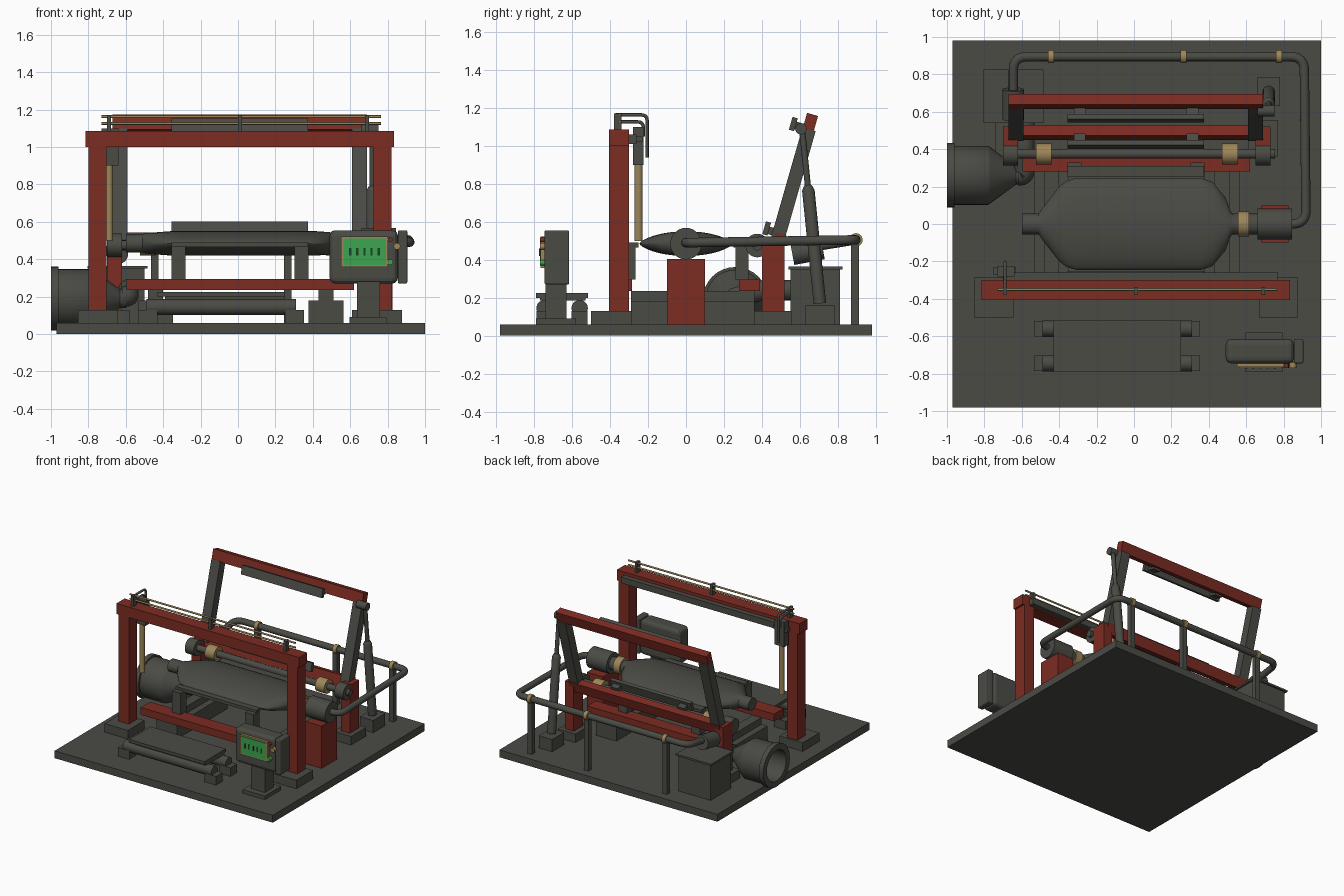
import bpy, bmesh, math
from mathutils import Vector

default = bpy.data.objects.get("Cube")
if default:
    bpy.data.objects.remove(default)


def material(name, *rgb):
    m = bpy.data.materials.new(name)
    m.use_nodes = True
    m.diffuse_color = (*rgb, 1)
    m.node_tree.nodes["Principled BSDF"].inputs["Base Color"].default_value = (*rgb, 1)
    return m


GREY = material("dark grey metal", .07, .07, .06)
RED = material("red paint", .2, .025, .016)
BRASS = material("brass", .34, .24, .1)
GREEN = material("screen green", .045, .38, .08)
DARK = material("black green", .01, .05, .02)


def finish(name, bm, mat):
    bmesh.ops.recalc_face_normals(bm, faces=bm.faces)
    mesh = bpy.data.meshes.new(name)
    bm.to_mesh(mesh)
    bm.free()
    mesh.materials.append(mat)
    ob = bpy.data.objects.new(name, mesh)
    bpy.context.collection.objects.link(ob)
    return ob


def box(name, xs, ys, zs, mat=GREY, bevel=0, tilt=0):
    """Box between the given limits, optionally tilted about x."""
    bm = bmesh.new()
    bmesh.ops.create_cube(bm, size=1)
    spans = (xs, ys, zs)
    for v in bm.verts:
        v.co = [v.co[i] * (spans[i][1] - spans[i][0]) for i in range(3)]
    ob = finish(name, bm, mat)
    ob.location = [sum(s) / 2 for s in spans]
    ob.rotation_euler.x = tilt
    if bevel:
        mod = ob.modifiers.new("rounded edges", "BEVEL")
        mod.width, mod.segments = bevel, 3
    return ob


def turned(name, start, end, profile, mat=GREY, sides=32):
    """Turn a (fraction along axis, radius) profile around start-end."""
    start, axis = Vector(start), Vector(end) - Vector(start)
    bm = bmesh.new()
    rings = []
    for t, r in profile:
        rings.append([bm.verts.new((r * math.cos(math.tau * i / sides),
                                    r * math.sin(math.tau * i / sides),
                                    t * axis.length)) for i in range(sides)])
    for a, b in zip(rings, rings[1:]):
        for i in range(sides):
            j = (i + 1) % sides
            bm.faces.new((a[i], a[j], b[j], b[i]))
    bm.faces.new(rings[0])
    bm.faces.new(rings[-1])
    ob = finish(name, bm, mat)
    ob.location = start
    ob.rotation_euler = axis.to_track_quat("Z", "Y").to_euler()
    return ob


def cylinder(name, start, end, r, mat=GREY):
    return turned(name, start, end, [(0, r), (1, r)], mat)


def pipe(name, points, radius, bend, mat=GREY):
    """Round tube along a path with filleted corners."""
    pts = [Vector(p) for p in points]
    path = [pts[0]]
    for a, b, c in zip(pts, pts[1:], pts[2:]):
        p, q = b + (a - b).normalized() * bend, b + (c - b).normalized() * bend
        for i in range(9):
            t = i / 8
            path.append(p * (1 - t) ** 2 + b * 2 * t * (1 - t) + q * t * t)
    path.append(pts[-1])
    curve = bpy.data.curves.new(name, "CURVE")
    curve.dimensions = "3D"
    curve.bevel_depth, curve.bevel_resolution, curve.use_fill_caps = radius, 4, True
    spline = curve.splines.new("POLY")
    spline.points.add(len(path) - 1)
    for point, co in zip(spline.points, path):
        point.co = (*co, 1)
    curve.materials.append(mat)
    bpy.context.collection.objects.link(bpy.data.objects.new(name, curve))


def around(centre, half):
    return centre - half, centre + half


box("base_plate", (-.97, 1), (-.98, .98), (0, .06))

# Front gantry
GANTRY = (-.405, -.3)
for side, x in (("right", -.75), ("left", .772)):
    box(f"gantry_foot_{side}", around(x, .105), (-.5, -.285), (.06, .13))
    box(f"gantry_post_{side}", around(x, .048), GANTRY, (.13, 1))
box("gantry_beam", (-.815, .835), GANTRY, (1, 1.085), RED)
for ob in bpy.data.objects:
    if ob.name.startswith("gantry_post"):
        ob.data.materials[0] = RED
box("gantry_rail", (-.7, .77), (-.3, -.26), (1.01, 1.06))
box("carriage", (-.73, -.64), (-.28, -.225), (.9, 1.1))
box("carriage_arm", (-.75, -.63), around(-.25, .02), (1.02, 1.05))
cylinder("lift_rod", (-.69, -.25, .5), (-.69, -.25, .91), .022, BRASS)
for x in (-.69, .01, .69):
    box("rod_bracket", around(x, .011), around(-.36, .02), (1.085, 1.17))
for z, y, low in ((1.163, -.205, .94), (1.126, -.225, 1.05)):
    cylinder("guide_rod", (-.73, -.35, z), (.765, -.35, z), .007, BRASS)
    pipe("bent_hose", [(-.69, -.37, z), (-.69, y, z), (-.69, y, low)], .009, .03)

# Vessel cradle: cross beams, floor rails, legs and rests
for side, ys, leg, rest in (("front", GANTRY, (-.34, -.265), (-.3, -.25)),
                            ("rear", (.28, .39), (.26, .33), (.25, .31))):
    box(f"cradle_beam_{side}", (-.595, .62), (ys[0], ys[1] + .015 * (side == "front")),
        (.235, .295), RED)
    for x in (-.318, .34):
        box(f"cradle_leg_{side}", around(x, .038), leg, (.295, .47))
    box(f"cradle_rest_{side}", (-.355, .375), rest, (.465, .49))
for x in (-.44, .47):
    box("floor_rail", around(x, .093), (-.29, .36), (.06, .18))
    box("floor_rail_riser", around(x, .04), (-.29, .36), (.18, .235))

# Flattened vessel, lofted from lens-shaped sections
bm = bmesh.new()
sections = [(-.6, .055, .05), (-.51, .055, .05), (-.49, .085, .055), (-.4, .2, .062),
            (-.36, .23, .065), (-.31, .245, .065), (.36, .245, .065), (.42, .225, .065),
            (.49, .14, .06), (.515, .07, .055), (.53, .055, .05), (.67, .055, .05)]
loops = []
for x, wide, high in sections:
    ring = []
    for i in range(40):
        a = math.tau * i / 40
        flat = 1 + .35 * (wide - .055) / .19
        s = math.sin(a)
        ring.append(bm.verts.new((x, wide * math.cos(a),
                                  .485 + math.copysign(high * abs(s) ** flat, s))))
    loops.append(ring)
for a, b in zip(loops, loops[1:]):
    for i in range(40):
        bm.faces.new((a[i], a[i - 1], b[i - 1], b[i]))
bm.faces.new(loops[0])
bm.faces.new(loops[-1])
finish("vessel", bm, GREY)
cylinder("vessel_collar", (.555, 0, .485), (.615, 0, .485), .067, BRASS)
cylinder("vessel_coupling", (.66, 0, .485), (.845, 0, .485), .083)
box("coupling_pedestal", (.68, .825), (-.1, .1), (.06, .405), RED)

# Return pipe around the rear, with clamps and stands
pipe("return_pipe", [(.84, 0, .49), (.92, 0, .49), (.91, .895, .505),
                     (-.645, .895, .505), (-.645, .68, .47)], .025, .075)
for x in (-.445, .265, .775):
    cylinder("pipe_clamp", (x - .016, .895, .505), (x + .016, .895, .505), .035, BRASS)
    box("pipe_stand", around(x, .02), around(.89, .02), (.06, .49))

# Rear posts and roller shaft
for x in (-.66, .69):
    box("rear_foot", around(x, .08), (.36, .555), (.06, .13))
    box("rear_post", around(x, .04), (.4, .52), (.13, .52), RED)
    cylinder("shaft_hub", (x - .04, .375, .475), (x + .04, .375, .475), .062)
cylinder("roller_shaft", (-.7, .375, .475), (.755, .375, .475), .026)
for x in (-.483, .513):
    cylinder("shaft_collar", (x - .042, .375, .475), (x + .042, .375, .475), .056, BRASS)

# Tilted rear frame with clamp bars
TILT = -math.radians(16)
for name, y, z, bar_y in (("lower", .49, .495, .425), ("upper", .655, 1.125, .565)):
    box(f"frame_beam_{name}", (-.67, .69), around(y, .03), around(z, .042), RED, 0, TILT)
    bar_z = z + (.07 if name == "lower" else -.01)
    box(f"clamp_bar_{name}", (-.355, .375), around(bar_y, .014), around(bar_z, .035), GREY, 0, TILT)
    for x in (-.29, .312):
        box(f"clamp_bracket_{name}", around(x, .032), (bar_y, y - .01), around(bar_z - .015, .02),
            GREY, 0, TILT)
for x in (-.63, .65):
    box("frame_arm", around(x, .04), around(.563, .036), around(.79, .31), GREY, 0, TILT)

# Gas strut
box("strut_foot", (.66, .78), (.63, .785), (.06, .16))
turned("gas_strut", (.72, .705, .17), (.72, .61, 1.1),
       [(0, .033), (.64, .033), (.66, .025), (.67, .016), (1, .016)])
cylinder("strut_pin", (.66, .605, 1.09), (.75, .605, 1.09), .03)

# Pump box and suction horn
box("pump_box", (-.79, -.5), (.55, .81), (.06, .35))
box("pump_box_lid", (-.805, -.485), (.54, .825), (.35, .365))
cylinder("pump_outlet", (-.645, .56, .43), (-.645, .72, .46), .058)
turned("suction_horn", (-.6, .26, .19), (-1, .26, .19),
       [(0, .05), (.08, .05), (.42, .15), (.45, .158), (.9, .158), (.9, .172), (1, .172),
        (1, .125), (.5, .125)])
pipe("suction_pipe", [(-.62, .26, .2), (-.585, .26, .2), (-.585, .4, .24), (-.585, .56, .24)],
     .055, .03)

# Feed table in front
box("feed_table", (-.43, .25), (-.79, -.515), (.2, .225))
box("feed_table_underside", (-.39, .25), (-.77, -.53), (.185, .2))
for y in (-.745, -.56):
    cylinder("feed_roller", (-.49, y, .145), (.31, y, .145), .043)
    for x in (-.483, .302):
        box("feed_bracket", around(x, .052), around(y, .042), (.06, .13))

# Control cabinet
box("cabinet_foot", (.595, .795), (-.79, -.58), (.06, .09))
box("cabinet_stand", (.635, .76), (-.74, -.63), (.09, .28))
box("cabinet", (.49, .855), (-.745, -.615), (.27, .555), GREY, .03)
box("cabinet_side", (.855, .905), (-.745, -.615), (.27, .555), GREY, .008)
box("screen_bezel", (.552, .803), (-.765, -.74), (.358, .522), BRASS)
box("screen", (.565, .79), (-.77, -.764), (.37, .51), GREEN)
for i in range(5):
    box("screen_mark", around(.6 + .038 * i, .006), (-.773, -.769), (.42, .46), DARK)
for x, z, r, mat in ((.85, .47, .018, BRASS), (.815, .505, .012, RED), (.815, .385, .015, GREEN)):
    cylinder("button", (x, -.77, z), (x, -.74, z), r, mat)

# Smooth round parts, keeping edges sharp
bpy.ops.object.select_all(action="DESELECT")
for ob in bpy.context.collection.objects:
    if ob.type == "MESH" and len(ob.data.polygons) > 6:
        ob.select_set(True)
        bpy.context.view_layer.objects.active = ob
bpy.ops.object.shade_smooth_by_angle(angle=math.radians(35))
